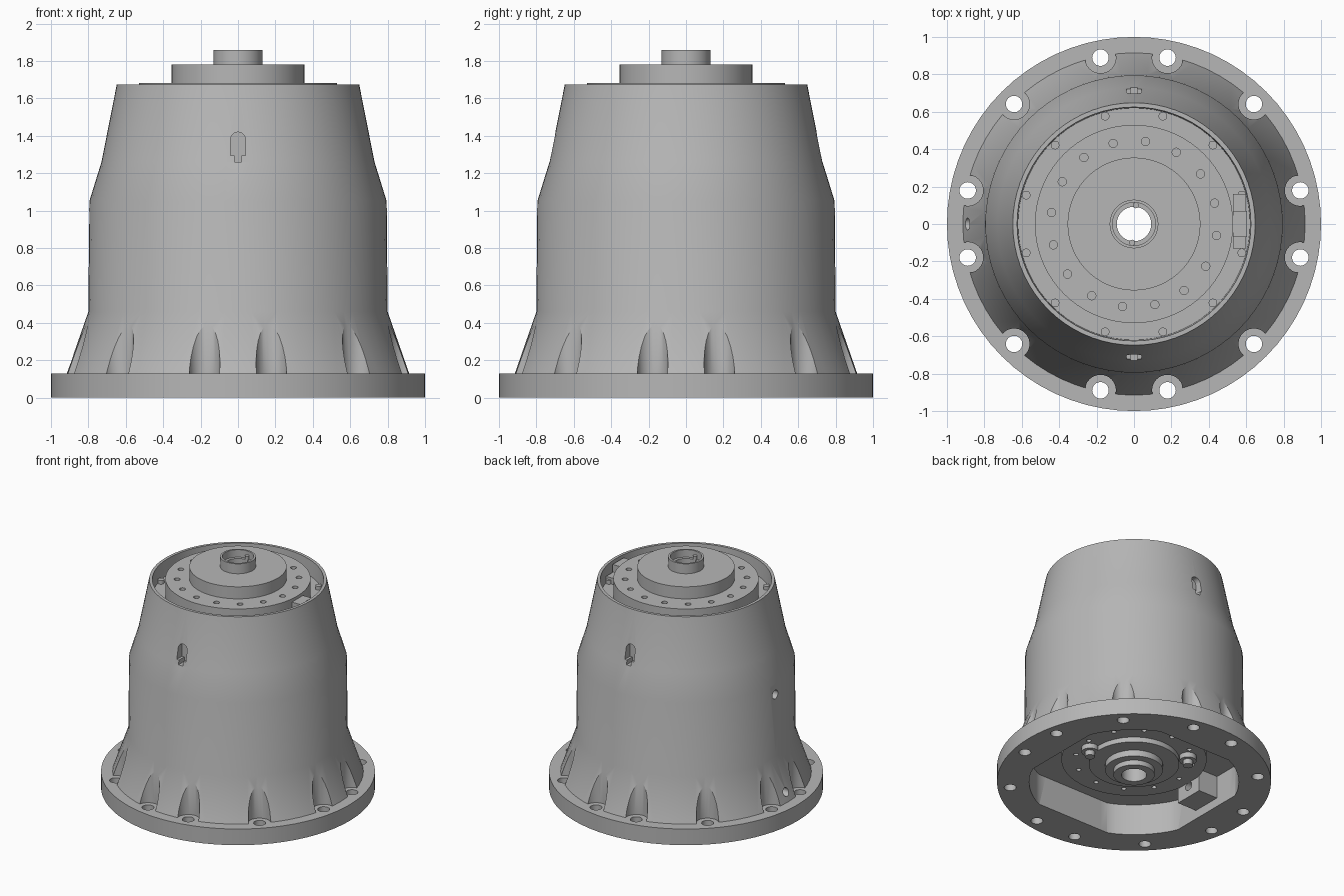
import bpy, bmesh
from math import sin, cos, pi, radians
from mathutils import Matrix

cube = bpy.data.objects.get("Cube")
if cube:
    bpy.data.objects.remove(cube, do_unlink=True)

grey = bpy.data.materials.new("cast_grey")
grey.use_nodes = True
colour = (0.47, 0.47, 0.47, 1)
grey.diffuse_color = colour
grey.node_tree.nodes["Principled BSDF"].inputs["Base Color"].default_value = colour


def finish(bm, name):
    bmesh.ops.recalc_face_normals(bm, faces=bm.faces)
    mesh = bpy.data.meshes.new(name)
    bm.to_mesh(mesh)
    bm.free()
    mesh.materials.append(grey)
    ob = bpy.data.objects.new(name, mesh)
    bpy.context.collection.objects.link(ob)
    return ob


def lathe(name, profile, sides=72):
    """Spin a closed (radius, height) outline about the z axis."""
    bm = bmesh.new()
    rings = [[bm.verts.new((r * cos(a), r * sin(a), z)) for r, z in profile]
             for a in (2 * pi * i / sides for i in range(sides))]
    n = len(profile)
    for i in range(sides):
        a, b = rings[i], rings[(i + 1) % sides]
        for j in range(n):
            k = (j + 1) % n
            bm.faces.new((a[j], b[j], b[k], a[k]))
    return finish(bm, name)


def prism(bm, outline, z0, z1, matrix=Matrix()):
    """Extrude an outline from z0 to z1, then place it."""
    low, high = ([bm.verts.new(matrix @ Matrix.Translation((x, y, z)).translation)
                  for x, y in outline] for z in (z0, z1))
    bm.faces.new(low[::-1])
    bm.faces.new(high)
    n = len(outline)
    for i in range(n):
        j = (i + 1) % n
        bm.faces.new((low[i], low[j], high[j], high[i]))


def circle(x, y, r, sides=24):
    return [(x + r * cos(2 * pi * i / sides), y + r * sin(2 * pi * i / sides))
            for i in range(sides)]


def polar(radius, degrees):
    return radius * cos(radians(degrees)), radius * sin(radians(degrees))


def cylinders(name, centres, r, z0, z1):
    bm = bmesh.new()
    for x, y in centres:
        prism(bm, circle(x, y, r), z0, z1)
    return finish(bm, name)


def box(name, x, y, z):
    bm = bmesh.new()
    prism(bm, [(x[0], y[0]), (x[1], y[0]), (x[1], y[1]), (x[0], y[1])], *z)
    return finish(bm, name)


def cut(ob, cutter):
    mod = ob.modifiers.new("cut", 'BOOLEAN')
    mod.operation, mod.solver, mod.object = 'DIFFERENCE', 'EXACT', cutter
    bpy.context.view_layer.objects.active = ob
    bpy.ops.object.modifier_apply(modifier=mod.name)
    bpy.data.objects.remove(cutter, do_unlink=True)


# Bell housing with flange and a recessed top
housing = lathe("bell_housing", [
    (.3, 0), (1, 0), (1, .13), (.915, .13), (.8, .46), (.795, 1.05), (.73, 1.26),
    (.648, 1.675), (.625, 1.675), (.62, 1.55), (.3, 1.55)])

# Underside cavity: round with a flat on each axis
bm = bmesh.new()
prism(bm, [(max(-.69, min(.69, x)), max(-.69, min(.69, y)))
           for x, y in circle(0, 0, .765, 72)], -.1, .25)
cut(housing, finish(bm, "cavity_cutter"))

# Flange bolt holes and the scallops above them
flange_angles = [q + a for q in range(0, 360, 90) for a in (11.4, 45, 78.6)]
flange_points = [polar(.907, a) for a in flange_angles]
cut(housing, cylinders("scallop_cutter", flange_points, .083, .13, .6))
cut(housing, cylinders("flange_hole_cutter", flange_points, .044, -.1, .3))

# Keyhole windows front and back
window = [(-.02, 1.26), (.02, 1.26), (.02, 1.295), (.04, 1.295)]
window += [(.04 * cos(pi * i / 10), 1.38 + .04 * sin(pi * i / 10)) for i in range(11)]
window += [(-.04, 1.295), (-.02, 1.295)]
bm = bmesh.new()
upright = Matrix.Rotation(pi / 2, 4, 'X')
prism(bm, window, .655, .9, upright)
prism(bm, window, -.9, -.655, upright)
cut(housing, finish(bm, "window_cutter"))

# Side ports
bm = bmesh.new()
sideways = Matrix.Rotation(-pi / 2, 4, 'Y')
prism(bm, circle(.96, 0, .035), .65, 1, sideways)
prism(bm, circle(.2, 0, .032), .6, 1.1, sideways)
cut(housing, finish(bm, "port_cutter"))

# Stepped hub with a through bore
hub = lathe("stepped_hub", [
    (.092, .06), (.15, .06), (.15, .1), (.21, .1), (.21, .15), (.33, .15), (.33, .19),
    (.53, .19), (.53, .25), (.3, .25), (.3, 1.55), (.53, 1.55), (.53, 1.683),
    (.355, 1.683), (.355, 1.78), (.13, 1.78), (.13, 1.86), (.115, 1.86), (.115, 1.80),
    (.092, 1.80)])
cut(hub, cylinders("hub_hole_cutter", [polar(.445, -8 + 22.5 * i) for i in range(16)],
                   .022, 1.63, 1.75))
cut(hub, cylinders("lower_hole_cutter", [polar(.43, 30 * i) for i in range(12)],
                   .018, .1, .23))

# Fasteners in the recess, in the bore and under the floor
recess_angles = [q + a for q in range(0, 360, 90) for a in (15, 45, 75)]
parts = [housing, hub]
parts.append(cylinders("recess_bolts", [polar(.597, a) for a in recess_angles],
                       .023, 1.54, 1.58))
parts.append(cylinders("bore_pins", [(.01, .1), (-.01, -.1)], .016, 1.78, 1.83))
parts.append(cylinders("floor_bolt_washers", [(.36, -.07), (-.27, .29)], .062, .15, .24))
parts.append(cylinders("floor_bolt_heads", [(.36, -.07), (-.27, .29)], .036, .11, .16))

# Bracket in the recess and port block in the cavity
box("recess_bracket", (.53, .605), (-.07, .07), (1.54, 1.66))
box("recess_bracket_foot", (.53, .6), (-.13, .16), (1.54, 1.6))
port_block = box("port_block", (-.7, -.52), (-.12, .12), (.07, .26))
bm = bmesh.new()
prism(bm, circle(.16, 0, .035), .4, .62, sideways)
cut(port_block, finish(bm, "block_hole_cutter"))

# Smooth the round parts while keeping edges crisp
bpy.ops.object.select_all(action='DESELECT')
for ob in parts:
    ob.select_set(True)
bpy.context.view_layer.objects.active = housing
bpy.ops.object.shade_smooth_by_angle(angle=radians(25))
